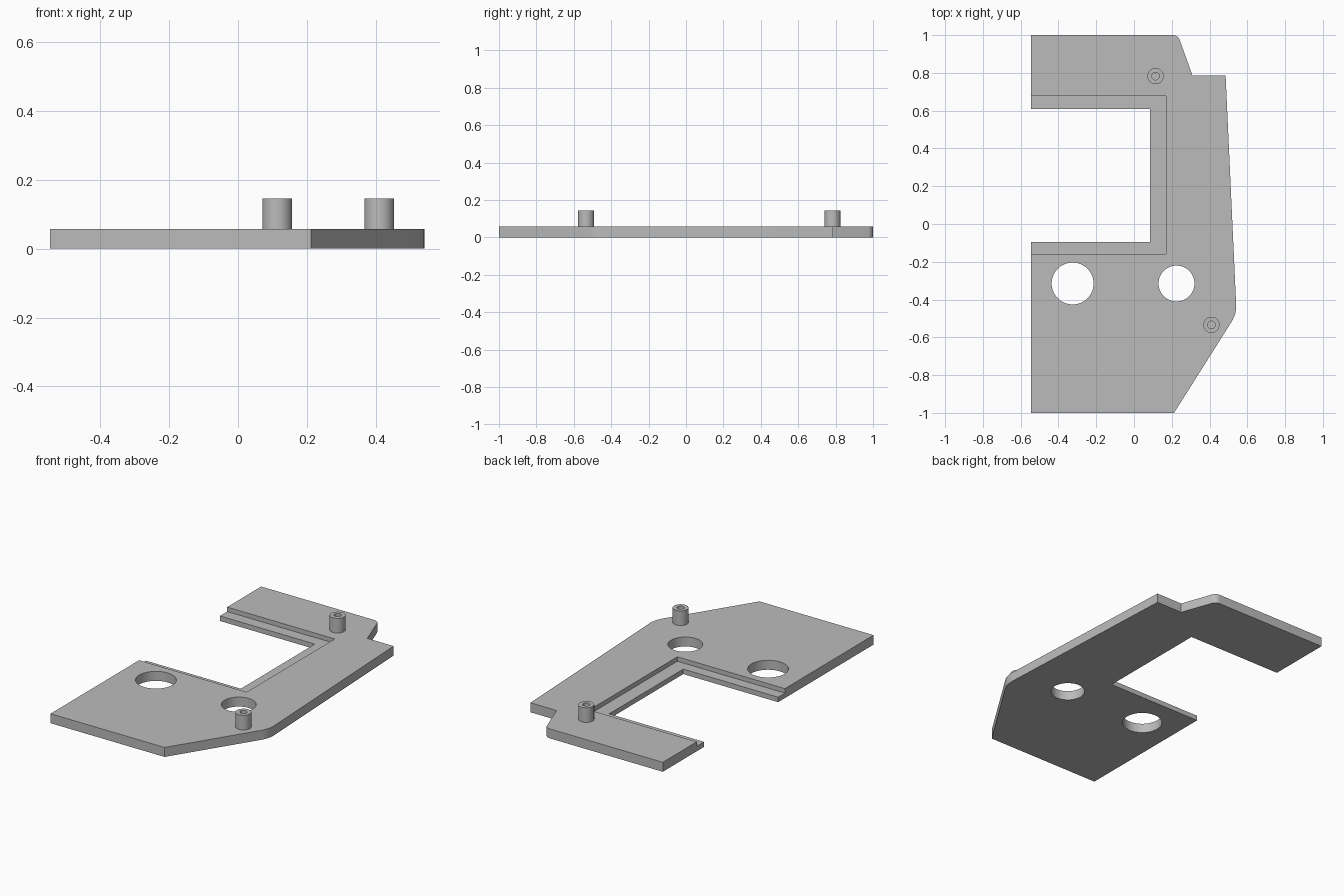
import bpy, bmesh, math
from mathutils import Vector

cube = bpy.data.objects.get("Cube")
if cube:
    bpy.data.objects.remove(cube, do_unlink=True)

THICK = 0.057       # plate thickness
LEDGE = 0.03        # height of the recessed ledge
POST_TOP = 0.145
LEFT = -0.546       # straight edge of the plate

grey = bpy.data.materials.new("plain_grey")
grey.use_nodes = True
grey.diffuse_color = (0.5, 0.5, 0.5, 1)
grey.node_tree.nodes["Principled BSDF"].inputs["Base Color"].default_value = (0.5, 0.5, 0.5, 1)


def circle(x, y, r, n=64):
    return [(x + r * math.cos(math.tau * i / n), y + r * math.sin(math.tau * i / n)) for i in range(n)]


def rect(x0, y0, x1, y1):
    return [(x0, y0), (x1, y0), (x1, y1), (x0, y1)]


def rounded(corners, steps=8):
    """Outline from (x, y, tangent length); a length of 0 stays sharp."""
    out = []
    for i, (x, y, t) in enumerate(corners):
        p = Vector((x, y))
        if not t:
            out.append(p)
            continue
        a = p + (Vector(corners[i - 1][:2]) - p).normalized() * t
        b = p + (Vector(corners[(i + 1) % len(corners)][:2]) - p).normalized() * t
        for k in range(steps + 1):
            s = k / steps
            out.append(a.lerp(p, s).lerp(p.lerp(b, s), s))
    return out


def prism(name, outline, z0, z1):
    bm = bmesh.new()
    base = bm.faces.new([bm.verts.new((p[0], p[1], z0)) for p in outline])
    top = bmesh.ops.extrude_face_region(bm, geom=[base])["geom"]
    bmesh.ops.translate(bm, vec=(0, 0, z1 - z0), verts=[v for v in top if isinstance(v, bmesh.types.BMVert)])
    bmesh.ops.recalc_face_normals(bm, faces=bm.faces)
    mesh = bpy.data.meshes.new(name)
    bm.to_mesh(mesh)
    bm.free()
    mesh.materials.append(grey)
    ob = bpy.data.objects.new(name, mesh)
    bpy.context.collection.objects.link(ob)
    return ob


def select(ob):
    bpy.ops.object.select_all(action='DESELECT')
    ob.select_set(True)
    bpy.context.view_layer.objects.active = ob


def cut(ob, outline, z0, z1):
    cutter = prism("cutter", outline, z0, z1)
    cutter.hide_render = True
    mod = ob.modifiers.new("cut", 'BOOLEAN')
    mod.operation = 'DIFFERENCE'
    mod.solver = 'EXACT'
    mod.object = cutter
    select(ob)
    bpy.ops.object.modifier_apply(modifier=mod.name)
    bpy.data.objects.remove(cutter, do_unlink=True)


def smooth(ob):
    select(ob)
    bpy.ops.object.shade_smooth_by_angle(angle=math.radians(30))


# Base plate with two softened corners
plate = prism("base_plate", rounded([
    (LEFT, -1, 0), (0.212, -1, 0), (0.543, -0.476, 0.05), (0.485, 0.785, 0),
    (0.31, 0.785, 0), (0.233, 1, 0.03), (LEFT, 1, 0)]), 0, THICK)

# Side opening, and the ledge around it
cut(plate, rect(LEFT - 0.2, -0.159, 0.169, 0.677), LEDGE, 0.2)
cut(plate, rect(LEFT - 0.3, -0.095, 0.085, 0.608), -0.1, 0.3)

# Two round through holes
for x, y, r in [(-0.325, -0.315, 0.111), (0.225, -0.315, 0.095)]:
    cut(plate, circle(x, y, r), -0.1, 0.2)
smooth(plate)

# Hollow posts standing on the plate
for name, x, y in [("back_post", 0.114, 0.783), ("front_post", 0.41, -0.534)]:
    post = prism(name, circle(x, y, 0.043, 48), THICK - 0.005, POST_TOP)
    cut(post, circle(x, y, 0.02, 32), -0.1, 0.3)
    smooth(post)
